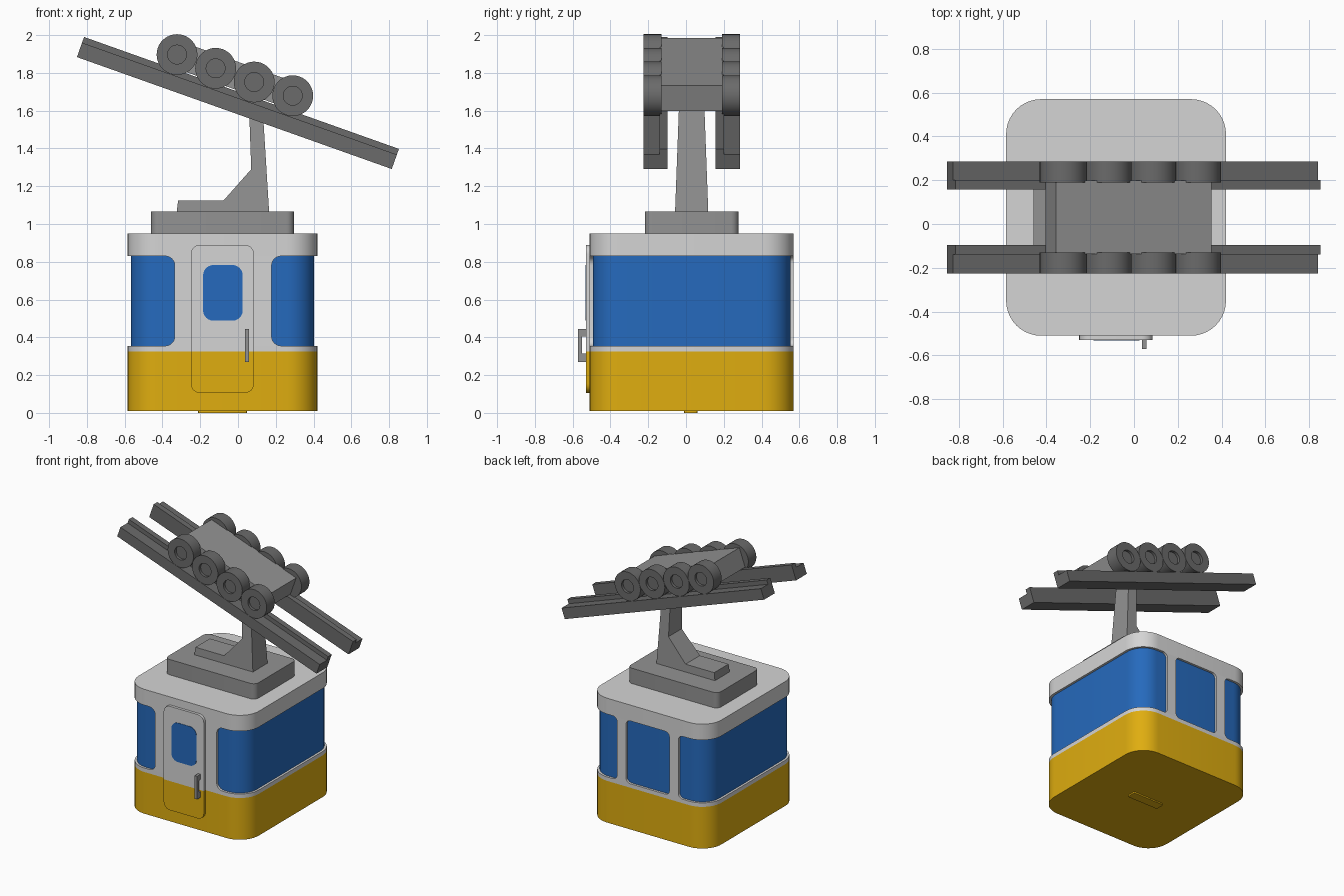
import bpy, bmesh, math
from mathutils import Matrix, Vector

if "Cube" in bpy.data.objects:
    bpy.data.objects.remove(bpy.data.objects["Cube"])


def material(name, rgb):
    m = bpy.data.materials.new(name)
    m.diffuse_color = (*rgb, 1)
    m.use_nodes = True
    m.node_tree.nodes["Principled BSDF"].inputs["Base Color"].default_value = m.diffuse_color
    return m


YELLOW = material("yellow paint", (0.74, 0.42, 0.005))
BLUE = material("blue glass", (0.019, 0.144, 0.51))
WHITE = material("light grey paint", (0.66, 0.66, 0.66))
GREY = material("mid grey metal", (0.29, 0.29, 0.29))
DARK = material("dark grey metal", (0.145, 0.145, 0.145))

CX, CY = -0.082, 0.03          # cabin centre
TILT = Matrix.Translation((-0.0165, CY, 1.788)) @ Matrix.Rotation(math.radians(19.57), 4, 'Y')


def finish(name, bm, mats, matrix=None):
    bmesh.ops.recalc_face_normals(bm, faces=bm.faces[:])
    if matrix:
        bm.transform(matrix)
    me = bpy.data.meshes.new(name)
    bm.to_mesh(me)
    bm.free()
    for m in mats:
        me.materials.append(m)
    ob = bpy.data.objects.new(name, me)
    bpy.context.collection.objects.link(ob)
    me.shade_smooth()
    me.set_sharp_from_angle(angle=math.radians(30))
    return ob


PLANES = {'xy': lambda a, b, h: (a, b, h),
          'xz': lambda a, b, h: (a, h, b),
          'yz': lambda a, b, h: (h, a, b)}


def prism_bm(pts, plane, lo, hi):
    bm = bmesh.new()
    place = PLANES[plane]
    bottom = [bm.verts.new(place(a, b, lo)) for a, b in pts]
    top = [bm.verts.new(place(a, b, hi)) for a, b in pts]
    bm.faces.new(bottom)
    bm.faces.new(top)
    for i in range(len(pts)):
        j = (i + 1) % len(pts)
        bm.faces.new((bottom[i], bottom[j], top[j], top[i]))
    return bm


def prism(name, pts, plane, lo, hi, mat, matrix=None):
    return finish(name, prism_bm(pts, plane, lo, hi), [mat], matrix)


def arc(cx, cy, r, a0, a1, n):
    return [(cx + r * math.cos(math.radians(a0 + (a1 - a0) * i / n)),
             cy + r * math.sin(math.radians(a0 + (a1 - a0) * i / n))) for i in range(n + 1)]


def round_rect(x0, x1, y0, y1, r, n=6):
    return (arc(x1 - r, y1 - r, r, 0, 90, n) + arc(x0 + r, y1 - r, r, 90, 180, n) +
            arc(x0 + r, y0 + r, r, 180, 270, n) + arc(x1 - r, y0 + r, r, 270, 360, n))


def cabin_outline(inset):
    hx, hy = 0.502 - inset, 0.54 - inset
    return round_rect(CX - hx, CX + hx, CY - hy, CY + hy, 0.16 - inset, 10)


# Cabin layers
prism("cabin_base", cabin_outline(0), 'xy', 0.01, 0.325, YELLOW)
prism("cabin_sill", cabin_outline(0), 'xy', 0.325, 0.355, WHITE)
prism("window_band", cabin_outline(0.017), 'xy', 0.355, 0.83, BLUE)
prism("cabin_roof", cabin_outline(0), 'xy', 0.83, 0.95, WHITE)
prism("floor_plate", round_rect(CX - 0.13, CX + 0.13, CY - 0.04, CY + 0.03, 0.01, 2),
      'xy', 0.0, 0.012, YELLOW)


# Pillars, flared at both ends so the windows get round corners
def pillar(name, x0, x1, y0, y1, z0=0.355, z1=0.83, r=0.05):
    pts = (arc(x0 - r, z0 + r, r, -90, 0, 6) + arc(x0 - r, z1 - r, r, 0, 90, 6) +
           arc(x1 + r, z1 - r, r, 90, 180, 6) + arc(x1 + r, z0 + r, r, 180, 270, 6))
    prism(name, pts, 'xz', y0, y1, WHITE)


pillar("front_pillar", -0.335, 0.178, CY - 0.54, CY - 0.51)
pillar("back_pillar_left", -0.335, -0.26, CY + 0.51, CY + 0.54, r=0.036)
pillar("back_pillar_right", 0.103, 0.178, CY + 0.51, CY + 0.54, r=0.036)

# Door, yellow below the sill height
DOOR_Y = CY - 0.56
bm = prism_bm(round_rect(-0.25, 0.085, 0.105, 0.89, 0.05), 'xz', DOOR_Y, CY - 0.53)
bmesh.ops.bisect_plane(bm, geom=bm.verts[:] + bm.edges[:] + bm.faces[:],
                       plane_co=(0, 0, 0.325), plane_no=(0, 0, 1))
for f in bm.faces:
    f.material_index = 1 if f.calc_center_median().z < 0.325 else 0
finish("door", bm, [WHITE, YELLOW])
prism("door_window", round_rect(-0.185, 0.025, 0.488, 0.783, 0.055), 'xz',
      DOOR_Y - 0.003, DOOR_Y + 0.003, BLUE)

# Door handle bracket
a, b, c = -0.571, -0.551, DOOR_Y + 0.003
prism("door_handle", [(c, 0.27), (a, 0.27), (a, 0.445), (c, 0.445),
                      (c, 0.405), (b, 0.405), (b, 0.315), (c, 0.315)],
      'yz', 0.037, 0.058, GREY)

# Roof mount and hanger arm, narrowing towards the top
prism("roof_mount", round_rect(-0.46, 0.296, CY - 0.248, CY + 0.248, 0.04), 'xy', 0.95, 1.066, GREY)
bm = prism_bm([(-0.325, 1.06), (0.165, 1.06), (0.124, 1.72), (0.055, 1.72),
               (0.07, 1.29), (-0.077, 1.124), (-0.317, 1.124)], 'xz', -1, 1)
for v in bm.verts:
    half = 0.088 - 0.02 * (v.co.z - 1.06) / 0.54
    v.co.y = CY + math.copysign(half, v.co.y)
finish("hanger_arm", bm, [GREY])

# Tilted carriage
prism("carriage", [(-0.385, -0.071), (0.367, -0.071), (0.367, 0.072), (-0.385, 0.072)],
      'xz', -0.168, 0.168, GREY, TILT)


# Wheel turned around the y axis, with a sunken hub
def wheel(name, u, side, n=36):
    profile = [(0.108, 0.16), (0.108, 0.255), (0.05, 0.255), (0.05, 0.235)]
    bm = bmesh.new()
    rings = []
    for r, y in profile:
        rings.append([bm.verts.new((u + r * math.cos(2 * math.pi * i / n), side * y,
                                    r * math.sin(2 * math.pi * i / n))) for i in range(n)])
    bm.faces.new(rings[0])
    bm.faces.new(rings[-1])
    for p, q in zip(rings, rings[1:]):
        for i in range(n):
            j = (i + 1) % n
            bm.faces.new((p[i], p[j], q[j], q[i]))
    finish(name, bm, [DARK], TILT)


# Stepped rails and their wheels on both sides
for label, s in (("front", -1), ("back", 1)):
    section = [(0.127, -0.19), (0.255, -0.19), (0.255, -0.109),
               (0.17, -0.109), (0.17, -0.077), (0.127, -0.077)]
    prism(label + "_rail", [(s * y, z) for y, z in section], 'yz', -0.82, 0.949, DARK, TILT)
    for k in range(4):
        wheel(f"{label}_wheel_{k + 1}", -0.325 + 0.2167 * k, s)
